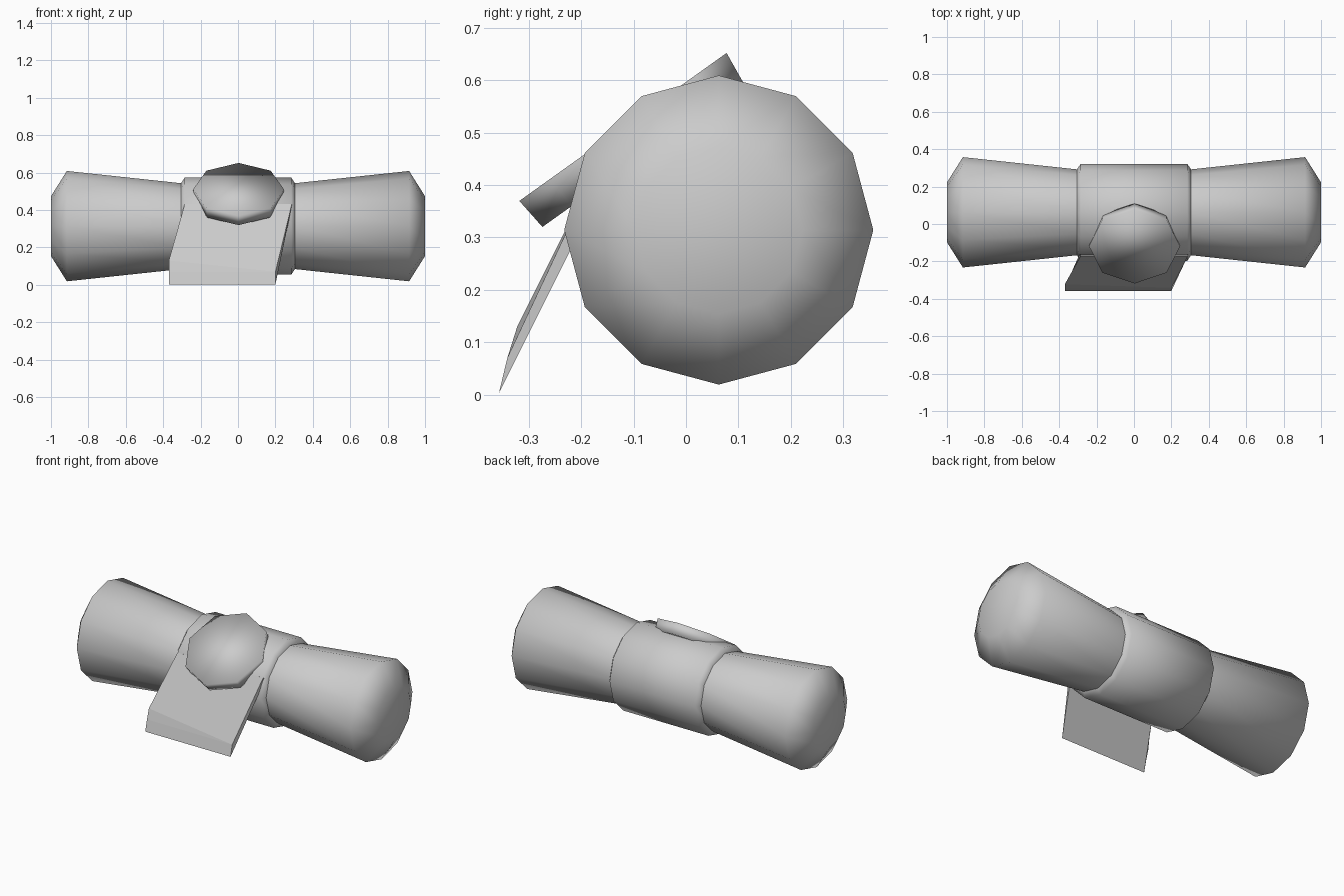
import bpy
from math import sin, cos, tau
from mathutils import Vector

if "Cube" in bpy.data.objects:
    bpy.data.objects.remove(bpy.data.objects["Cube"])


def make(name, verts, faces, smooth=True):
    mesh = bpy.data.meshes.new(name)
    mesh.from_pydata(verts, [], faces)
    mesh.validate()
    obj = bpy.data.objects.new(name, mesh)
    bpy.context.collection.objects.link(obj)
    for p in mesh.polygons:
        p.use_smooth = smooth
    return obj


def lathe(name, profile, sides, origin, axis, u):
    """Closed solid of (distance along axis, radius) rings; first vertex lies along u."""
    origin, axis, u = Vector(origin), Vector(axis).normalized(), Vector(u).normalized()
    v = axis.cross(u)
    verts = [origin + axis * d + (u * cos(tau * i / sides) + v * sin(tau * i / sides)) * r
             for d, r in profile for i in range(sides)]
    faces = [list(range(sides))[::-1],
             list(range((len(profile) - 1) * sides, len(profile) * sides))]
    for k in range(len(profile) - 1):
        for i in range(sides):
            j = (i + 1) % sides
            a, b = k * sides, (k + 1) * sides
            faces.append((a + i, a + j, b + j, b + i))
    return make(name, verts, faces)


CENTRE = (0, 0.0625, 0.314)

# Pinched roll with chamfered ends
half = [(0.30, 0.229), (0.915, 0.295), (1.0, 0.16)]
lathe("roll", [(-d, r) for d, r in reversed(half)] + half, 12, CENTRE, (1, 0, 0), (0, 0, 1))

# Raised band around the middle
lathe("band", [(-0.31, 0.222), (-0.285, 0.259), (0.285, 0.259), (0.31, 0.222)],
      12, CENTRE, (1, 0, 0), (0, 0, 1))

# Tilted octagonal disc on the band
lathe("disc", [(0, 0.236), (0.066, 0.243)], 8, (0.003, -0.082, 0.457),
      (0, -0.581, 0.814), (0, 0.814, 0.581))

# Slanted strap end leaving the band at a tangent
strap = [
    (-0.37, -0.357, 0.003), (0.20, -0.357, 0.003),      # tip
    (-0.37, -0.340, 0.070), (0.20, -0.341, 0.070),      # crease
    (-0.37, -0.322, 0.130),                             # left bend
    (-0.285, -0.171, 0.432), (0.288, -0.171, 0.432),    # front top
    (-0.285, -0.148, 0.420), (0.288, -0.148, 0.420),    # back top
]
make("strap_end", strap, [(0, 1, 3, 2), (2, 3, 4), (4, 3, 6, 5), (5, 6, 8, 7),
                          (1, 0, 7, 8), (0, 2, 4, 5, 7), (1, 8, 6, 3)], smooth=False)
